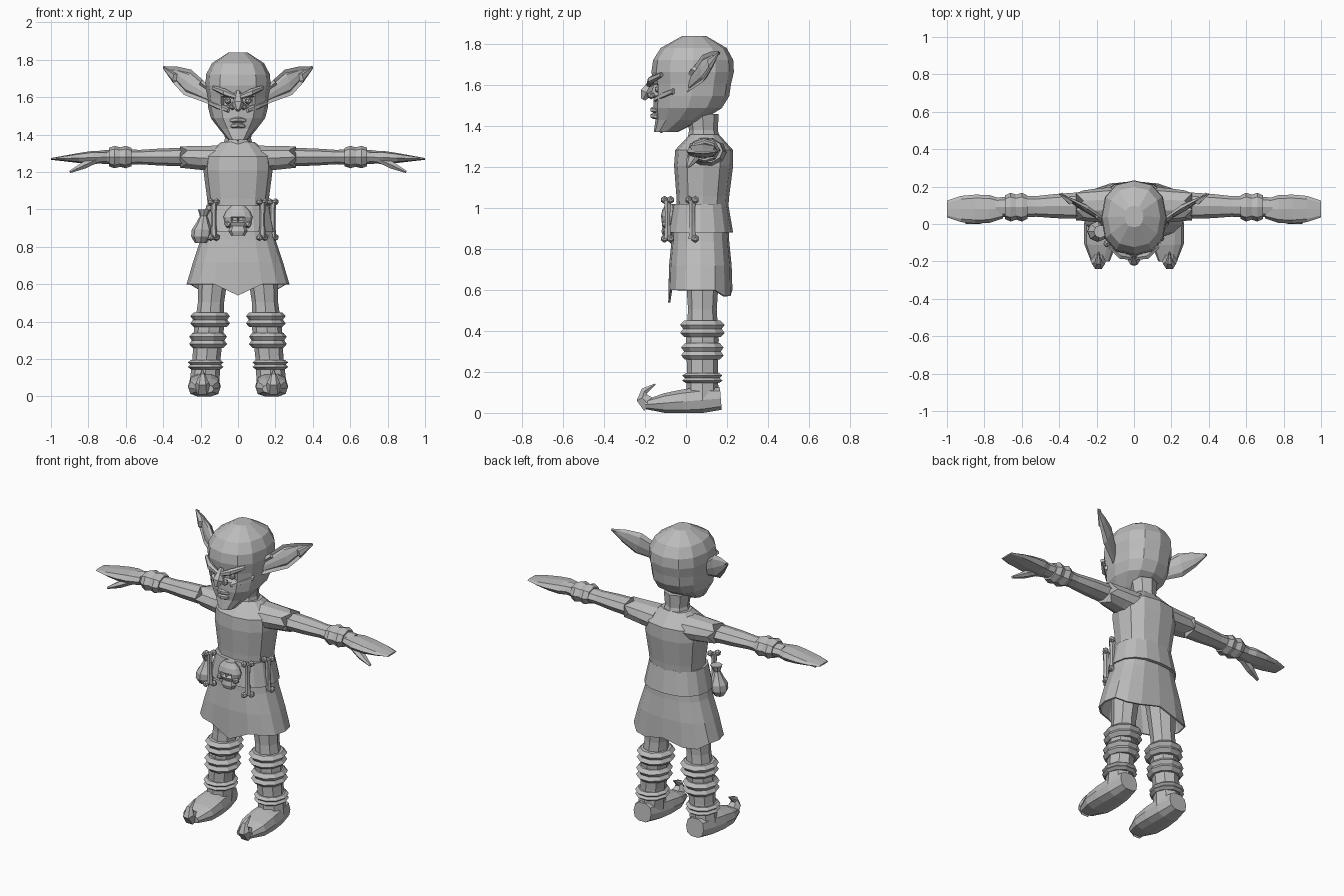
import bpy, bmesh
from math import sin, cos, pi
from mathutils import Vector

if "Cube" in bpy.data.objects:
    bpy.data.objects.remove(bpy.data.objects["Cube"])

grey = bpy.data.materials.new("plain grey")
grey.use_nodes = True
tone = (.5, .5, .5, 1)
grey.diffuse_color = tone
grey.node_tree.nodes["Principled BSDF"].inputs["Base Color"].default_value = tone

X, Y, Z = Vector((1, 0, 0)), Vector((0, 1, 0)), Vector((0, 0, 1))


def finish(name, bm, mirror):
    mesh = bpy.data.meshes.new(name)
    bm.to_mesh(mesh)
    bm.free()
    mesh.materials.append(grey)
    ob = bpy.data.objects.new(name, mesh)
    bpy.context.collection.objects.link(ob)
    if mirror:
        ob.modifiers.new("Mirror", "MIRROR").use_mirror_merge = False
    return ob


def span(name, start, end, radii, flat=1, taper=0, u=X, v=None, sides=8, power=1,
         bend=None, caps=True, mirror=False, edit=None):
    """Loft evenly spaced rings from start to end, with a rounded-box section."""
    def rounded(a):
        return abs(a) ** power * (1 if a > 0 else -1)

    def centre(t):
        point = Vector(start).lerp(Vector(end), t)
        return point + bend(t) if bend else point

    bm = bmesh.new()
    rings = []
    for i, radius in enumerate(radii):
        t = i / (len(radii) - 1)
        across = v
        if across is None:
            across = (centre(t + .1) - centre(t - .1)).cross(u).normalized()
        depth = radius * (flat + taper * t)
        angles = [2 * pi * k / sides for k in range(sides)]
        rings.append([bm.verts.new(centre(t) + u * radius * rounded(cos(a)) + across * depth * rounded(sin(a)))
                      for a in angles])
    for low, high in zip(rings, rings[1:]):
        for k in range(sides):
            after = (k + 1) % sides
            bm.faces.new((low[k], low[after], high[after], high[k]))
    if caps:
        bm.faces.new(rings[0])
        bm.faces.new(rings[-1])
    bmesh.ops.recalc_face_normals(bm, faces=bm.faces)
    if edit:
        edit(bm, rings[-1])
    return finish(name, bm, mirror)


def ball(name, centre, radius, mirror=False):
    bm = bmesh.new()
    bmesh.ops.create_icosphere(bm, subdivisions=1, radius=radius)
    bmesh.ops.translate(bm, verts=bm.verts, vec=Vector(centre))
    finish(name, bm, mirror)


def carve(bm, test, depth, operator):
    """Inset the faces that pass the test and push them inward."""
    bm.normal_update()
    faces = [f for f in bm.faces if test(f.calc_center_median(), f.normal)]
    operator(bm, faces=faces, thickness=.01, depth=-depth)


def bulge(direction, amount):
    return lambda t: direction * amount * sin(pi * t)


# Head with a forward jaw and sunken eye sockets
def eye_sockets(bm, last):
    carve(bm, lambda c, n: c.y < -.1 and .02 < abs(c.x) < .08 and abs(c.z - 1.58) < .02,
          .03, bmesh.ops.inset_individual)


def jaw_line(t):
    return Y * -.12 * max(0, 1 - t / .4) ** 2


span("head", (0, .02, 1.37), (0, .04, 1.84), [.05, .1, .145, .16, .165, .175, .17, .14, .05],
     flat=1.15, v=Y, sides=12, power=.85, bend=jaw_line, edit=eye_sockets)
span("neck", (0, .09, 1.3), (0, .08, 1.46), [.09, .07, .08], v=Y)

# Face details
span("brow", (.01, -.18, 1.6), (.13, -.12, 1.65), [.014, .02, .012], u=Z, sides=6,
     bend=bulge(Y, -.02), mirror=True)
ball("eye", (.055, -.135, 1.58), .02, mirror=True)
span("nose", (0, -.16, 1.63), (0, -.21, 1.53), [.014, .022, .034, .014], sides=6)
ball("nostril", (.03, -.17, 1.55), .02, mirror=True)
span("cheekbone", (.05, -.15, 1.53), (.15, -.06, 1.57), [.012, .02, .014], u=Z, sides=6, mirror=True)
for name, z, w in (("upper_lip", 1.47, .06), ("lower_lip", 1.44, .05)):
    span(name, (-w, -.11, z), (w, -.11, z), [.006, .013, .015, .013, .006], u=Z, sides=6,
         bend=bulge(Z * .2 - Y, .05))
ball("chin", (0, -.12, 1.4), .035)


# Pointed ears, hollowed at the front
def hollow(bm, last):
    carve(bm, lambda c, n: n.y < -.3 and .17 < c.x < .37, .018, bmesh.ops.inset_region)


span("ear", (.14, 0, 1.6), (.4, .16, 1.76), [.04, .055, .07, .045, .006], flat=.4,
     u=(Z - X * .3).normalized(), mirror=True, edit=hollow)


# Tunic with ragged sleeves
def ragged(bm, last):
    for k, vert in enumerate(last):
        vert.co.x += .02 if k % 2 else -.02


span("tunic", (0, .08, .98), (0, .09, 1.36), [.16, .165, .175, .185, .18, .09], flat=.78,
     v=Y, sides=12, power=.85)
span("sleeve", (.1, .1, 1.27), (.29, .1, 1.28), [.1, .09, .08], flat=.75,
     u=Y, v=Z, sides=10, mirror=True, edit=ragged)


# Skirt with a pointed front and a longer back
def hem(bm, last):
    for vert in last:
        middle = abs(vert.co.x) < .02
        if vert.co.y < 0 and middle:
            vert.co.z -= .06
        elif vert.co.y > .17 and not middle:
            vert.co.z -= .03


skirt = span("skirt", (0, .07, .96), (0, .07, .6), [.175, .2, .24, .275], flat=.77, taper=-.2,
             v=Y, sides=16, power=.8, caps=False, edit=hem)
skirt.modifiers.new("Thickness", "SOLIDIFY").thickness = .01
span("belt", (0, .07, .88), (0, .07, 1.02), [.2, .185, .17], flat=.8, v=Y, sides=16, power=.85)


# Skull buckle
def skull_sockets(bm, last):
    carve(bm, lambda c, n: c.y < -.1 and .01 < abs(c.x) < .03 and abs(c.z - .945) < .01,
          .02, bmesh.ops.inset_individual)


span("buckle_skull", (0, -.08, .9), (0, -.08, 1.02), [.045, .07, .078, .065, .035], flat=.55,
     v=Y, sides=12, edit=skull_sockets)
span("buckle_jaw", (0, -.09, .86), (0, -.09, .91), [.035, .05, .04], flat=.6, v=Y)
ball("buckle_cheek", (.055, -.1, .92), .02, mirror=True)

# Hanging bones
for name, x, y in (("right_bone", -.13, -.09), ("front_left_bone", .13, -.09), ("side_left_bone", .185, .03)):
    bottom, top = Vector((x, y, .85)), Vector((x, y, 1.04))
    span(name, bottom, top, [.02, .015, .015, .02], sides=6)
    for end in (bottom, top):
        for side in (-1, 1):
            ball(name + "_knob", end + (X + Y) * side * .015, .02)

# Belt pouch
span("pouch", (-.2, -.04, .82), (-.18, -.04, 1), [.03, .055, .055, .035, .02, .035], v=Y)

# Arms, cuffs and hands
span("arm", (.2, .1, 1.28), (.74, .09, 1.28), [.07, .07, .065, .055, .06, .05], flat=.7,
     u=Y, v=Z, mirror=True)
wrap_profile = (.9, 1.1, .95, 1.1, .9)
span("cuff", (.57, .09, 1.28), (.69, .09, 1.28), [.07 * p for p in wrap_profile], flat=.78,
     u=Y, v=Z, mirror=True)
span("hand", (.7, .08, 1.28), (1, .08, 1.27), [.05, .075, .077, .07, .045], flat=.6, taper=-.5,
     u=Y, v=Z, power=.8, mirror=True)
span("thumb", (.75, .05, 1.27), (.9, .01, 1.2), [.03, .03, .01], flat=.7, u=Y, sides=6, mirror=True)

# Legs with boot wrappings
span("leg", (.12, .08, .8), (.18, .08, .06), [.09, .08, .07, .08, .075, .08], v=Y, mirror=True)
for name, z, half in (("top_wrap", .41, .04), ("middle_wrap", .3, .04), ("low_wrap", .17, .025)):
    middle = Vector((.19 - z * .1, .08, z))
    radius = .08 + z * .04
    span(name, middle - Z * half, middle + Z * half, [radius * p for p in wrap_profile], flat=1.08,
         v=Y, sides=10, mirror=True)


# Boots with curled toes
def flat_sole(bm, last):
    for vert in bm.verts:
        vert.co.z = max(vert.co.z, 0)


span("boot", (.18, .17, .07), (.18, -.2, .04), [.06, .08, .088, .086, .05], flat=.95, taper=-.5,
     sides=10, power=.75, mirror=True, edit=flat_sole)
span("curled_toe", (.19, -.18, .04), (.19, -.15, .14), [.045, .035, .02, .004], sides=6,
     bend=bulge(Y, -.05), mirror=True)
